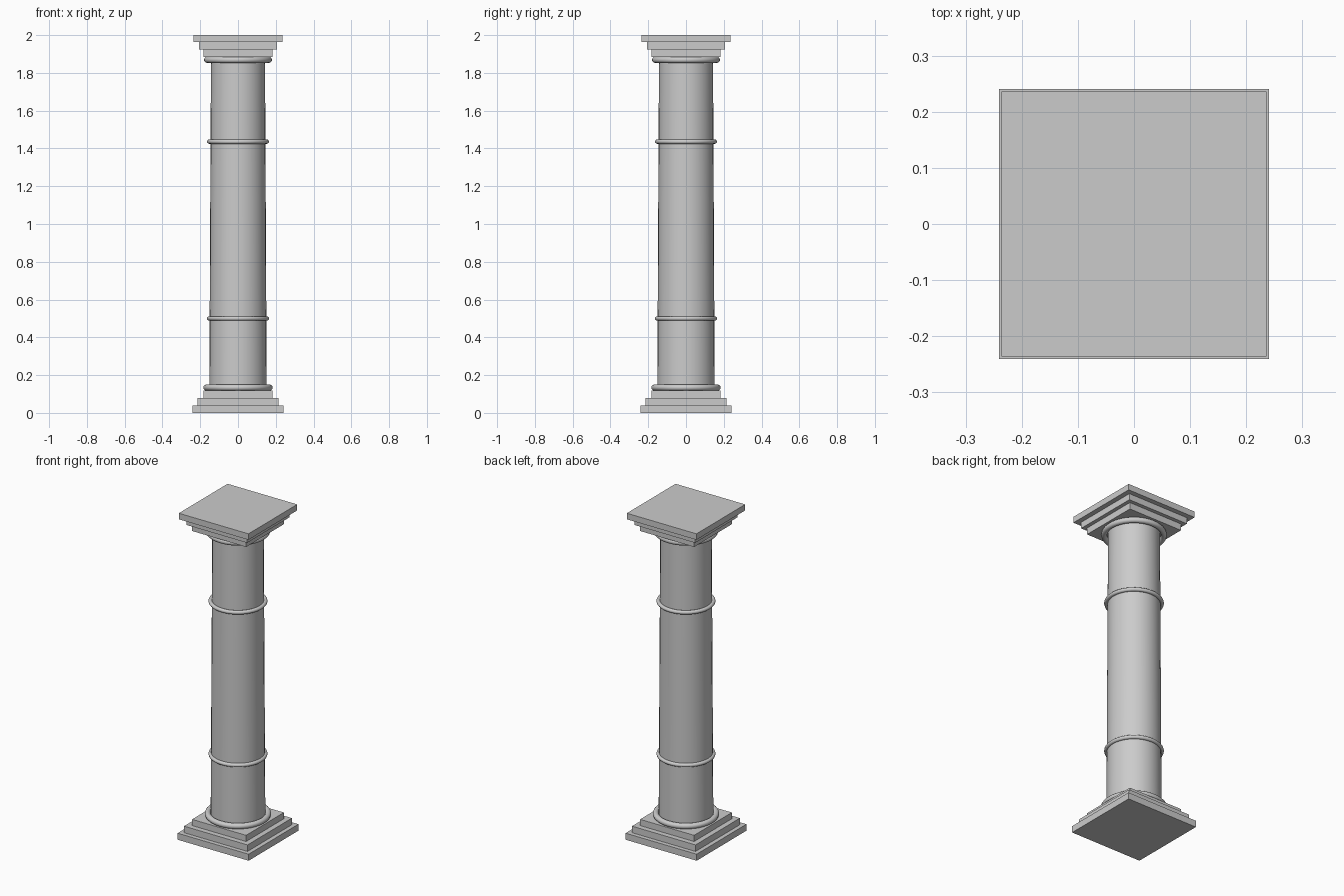
import bpy, math

if "Cube" in bpy.data.objects:
    bpy.data.objects.remove(bpy.data.objects["Cube"])


def slab(name, half, z0, z1):
    bpy.ops.mesh.primitive_cube_add(size=1, location=(0, 0, (z0 + z1) / 2))
    ob = bpy.context.object
    ob.name = name
    ob.scale = (2 * half, 2 * half, z1 - z0)
    bpy.ops.object.transform_apply(location=False, rotation=False, scale=True)


def ring(name, outer, z, tube):
    bpy.ops.mesh.primitive_torus_add(major_segments=48, minor_segments=12,
                                     major_radius=outer - tube, minor_radius=tube,
                                     location=(0, 0, z))
    bpy.context.object.name = name
    bpy.ops.object.shade_smooth()


# Stepped square base
slab("base_plinth", 0.241, 0.0, 0.04)
slab("base_middle_step", 0.215, 0.04, 0.08)
slab("base_upper_step", 0.183, 0.08, 0.118)

# Slightly tapered round shaft
bpy.ops.mesh.primitive_cone_add(vertices=32, radius1=0.152, radius2=0.143,
                                depth=1.78, location=(0, 0, 1.0))
bpy.context.object.name = "shaft"
bpy.ops.object.shade_smooth_by_angle(angle=math.radians(40))

# Round mouldings at the shaft ends and two thin bands
ring("base_moulding", 0.184, 0.134, 0.0165)
ring("lower_band", 0.164, 0.50, 0.0115)
ring("upper_band", 0.164, 1.436, 0.0115)
ring("capital_moulding", 0.18, 1.869, 0.0165)

# Stepped square capital
slab("capital_lower_step", 0.183, 1.885, 1.925)
slab("capital_middle_step", 0.206, 1.925, 1.963)
slab("capital_top", 0.236, 1.963, 2.0)
